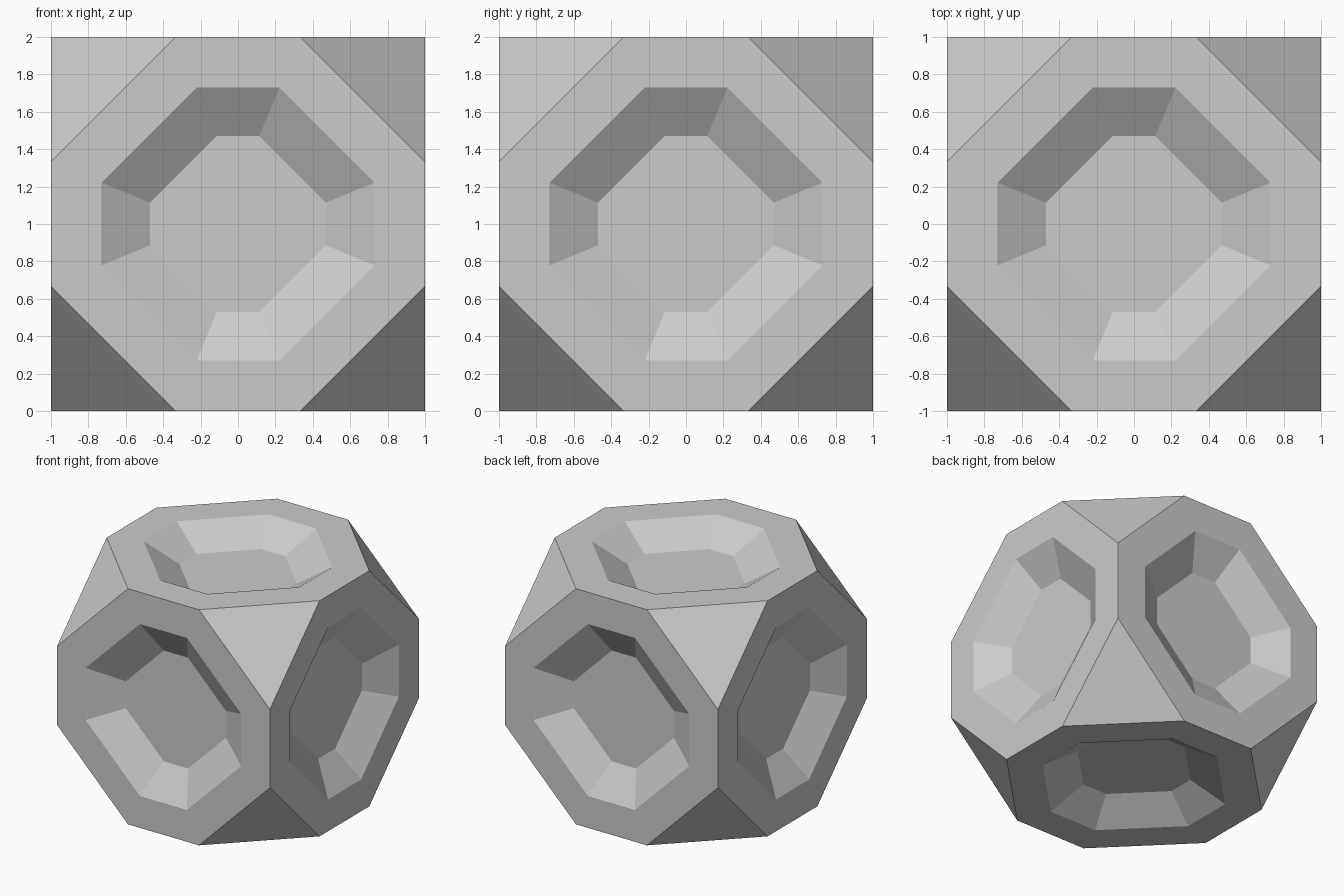
import bpy, bmesh
from itertools import product
from mathutils import Vector

if "Cube" in bpy.data.objects:
    bpy.data.objects.remove(bpy.data.objects["Cube"])

HALF = 1.0            # half the cube size
CUT = 1 / 3           # corner cuts meet each cube edge this far from its middle
RIM = 0.27            # flat border around each recess
SLOPE = 0.26          # width of the sloping recess wall
DEPTH = 0.167         # depth of the recess

bm = bmesh.new()
bmesh.ops.create_cube(bm, size=2 * HALF)

# Slice off the eight corners and cap each cut with a triangle
for signs in product((-1, 1), repeat=3):
    n = Vector(signs)
    cut = bmesh.ops.bisect_plane(
        bm, geom=bm.verts[:] + bm.edges[:] + bm.faces[:],
        plane_co=n * (2 * HALF + CUT) / 3, plane_no=n.normalized(),
        clear_outer=True)
    edges = [g for g in cut["geom_cut"] if isinstance(g, bmesh.types.BMEdge)]
    bmesh.ops.contextual_create(bm, geom=edges)
bmesh.ops.recalc_face_normals(bm, faces=bm.faces[:])

# Octagonal recess in each of the six large faces
octagons = [f for f in bm.faces if len(f.verts) == 8]
bmesh.ops.inset_individual(bm, faces=octagons, thickness=RIM, use_even_offset=True)
bmesh.ops.inset_individual(bm, faces=octagons, thickness=SLOPE, depth=-DEPTH,
                           use_even_offset=True)

# Stand the block on the floor
bmesh.ops.translate(bm, verts=bm.verts[:], vec=(0, 0, HALF))
mesh = bpy.data.meshes.new("recessed_block")
bm.to_mesh(mesh)
bm.free()
block = bpy.data.objects.new("recessed_block", mesh)
bpy.context.collection.objects.link(block)
